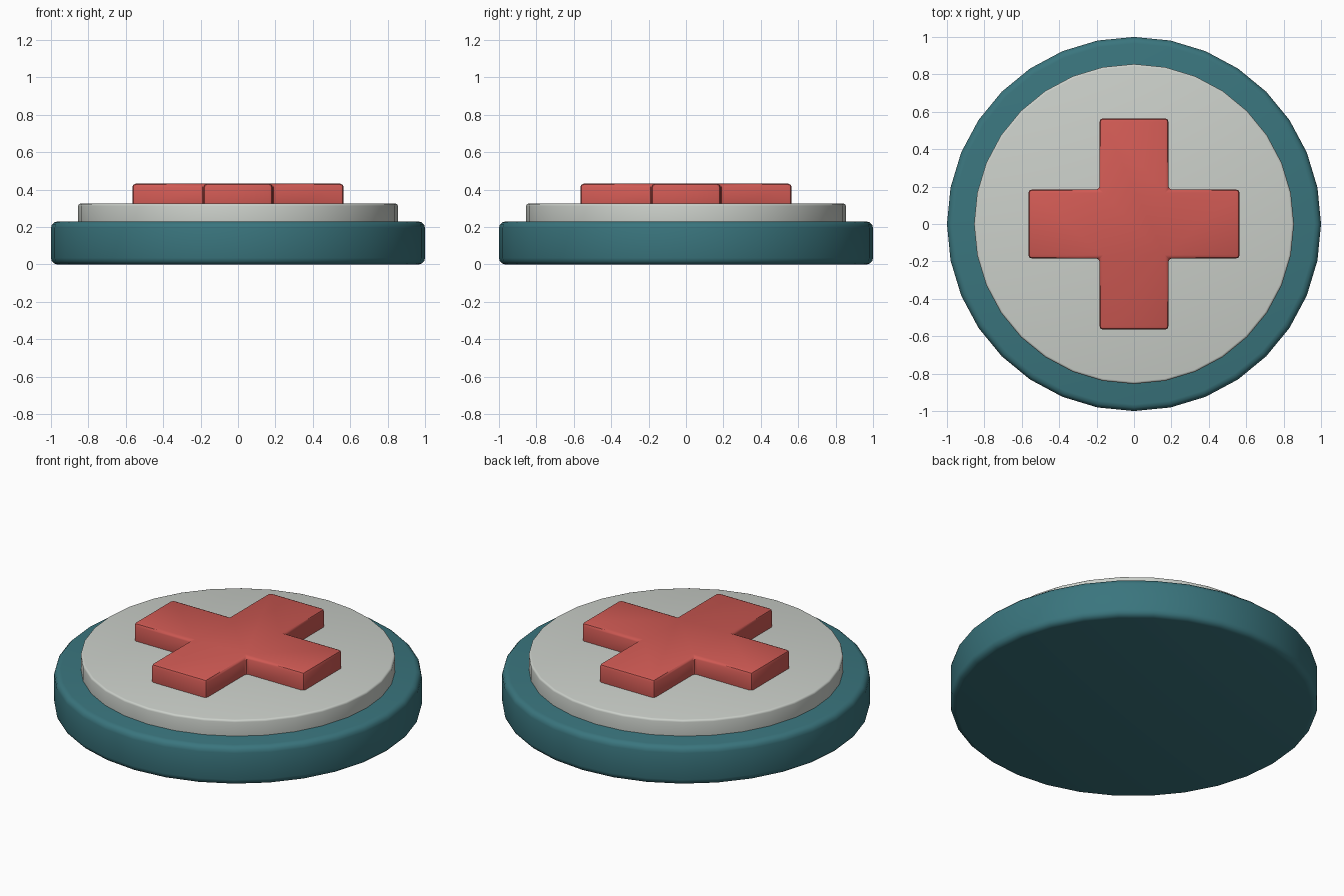
import bpy
import bmesh
from math import radians

cube = bpy.data.objects.get("Cube")
if cube:
    bpy.data.objects.remove(cube, do_unlink=True)


def make_material(name, rgb):
    mat = bpy.data.materials.new(name)
    mat.use_nodes = True
    color = (*rgb, 1)
    mat.diffuse_color = color
    mat.node_tree.nodes["Principled BSDF"].inputs["Base Color"].default_value = color
    return mat


def finish(obj, name, mat, bevel_width, segments):
    """Name, colour, round the sharp edges and shade smooth."""
    obj.name = obj.data.name = name
    obj.data.materials.append(mat)
    bevel = obj.modifiers.new("Rounded edges", "BEVEL")
    bevel.width = bevel_width
    bevel.segments = segments
    bevel.limit_method = "ANGLE"
    bevel.angle_limit = radians(40)
    bpy.ops.object.select_all(action="DESELECT")
    obj.select_set(True)
    bpy.context.view_layer.objects.active = obj
    bpy.ops.object.modifier_apply(modifier=bevel.name)
    bpy.ops.object.shade_smooth_by_angle(angle=radians(35))


def disc(name, radius, bottom, top, mat, bevel_width):
    bpy.ops.mesh.primitive_cylinder_add(
        vertices=32, radius=radius, depth=top - bottom,
        location=(0, 0, (bottom + top) / 2))
    finish(bpy.context.object, name, mat, bevel_width, 3)


def plus(name, reach, half_width, bottom, top, mat, bevel_width):
    # One arm end and its inner corner, turned through four quarter turns
    outline = []
    for turn in range(4):
        for x, y in ((reach, -half_width), (reach, half_width), (half_width, half_width)):
            for _ in range(turn):
                x, y = -y, x
            outline.append((x, y, bottom))
    bm = bmesh.new()
    face = bm.faces.new([bm.verts.new(p) for p in outline])
    extruded = bmesh.ops.extrude_face_region(bm, geom=[face], use_keep_orig=True)
    raised = [g for g in extruded["geom"] if isinstance(g, bmesh.types.BMVert)]
    bmesh.ops.translate(bm, verts=raised, vec=(0, 0, top - bottom))
    bmesh.ops.recalc_face_normals(bm, faces=bm.faces)
    mesh = bpy.data.meshes.new(name)
    bm.to_mesh(mesh)
    bm.free()
    obj = bpy.data.objects.new(name, mesh)
    bpy.context.collection.objects.link(obj)
    finish(obj, name, mat, bevel_width, 2)


teal = make_material("teal", (0.042, 0.178, 0.207))
pale_grey = make_material("pale grey", (0.60, 0.63, 0.59))
red = make_material("red", (0.63, 0.102, 0.088))

# Stacked discs with a raised cross
disc("base_disc", 1.0, 0.0, 0.23, teal, 0.035)
disc("top_disc", 0.855, 0.18, 0.325, pale_grey, 0.012)
plus("raised_cross", 0.565, 0.184, 0.28, 0.432, red, 0.018)
